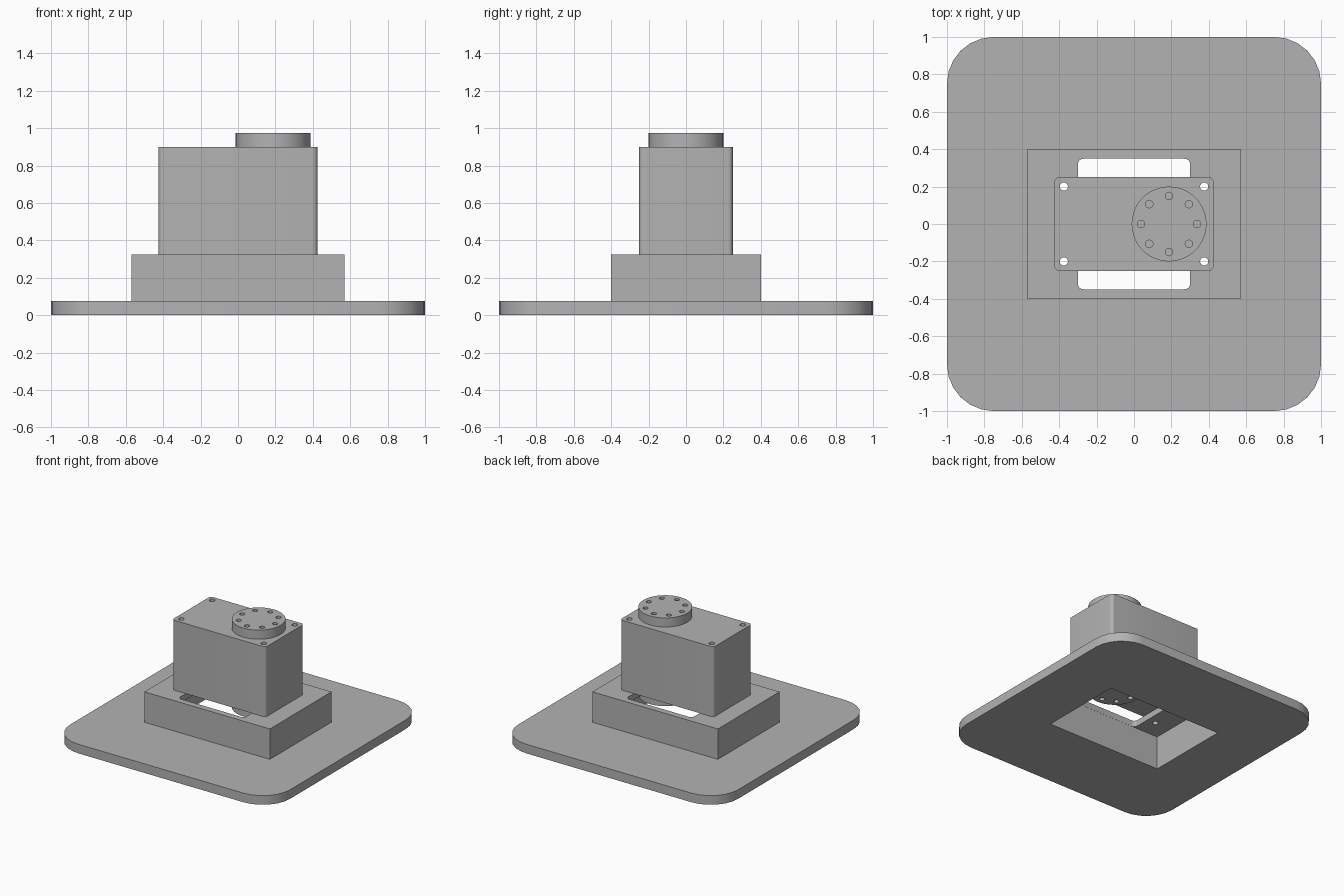
import bpy, math

cube = bpy.data.objects.get("Cube")
if cube:
    bpy.data.objects.remove(cube, do_unlink=True)

grey = bpy.data.materials.new("plain_grey")
grey.use_nodes = True
grey.diffuse_color = (0.45, 0.45, 0.45, 1)
grey.node_tree.nodes["Principled BSDF"].inputs["Base Color"].default_value = grey.diffuse_color


def outline(hx, hy, radius=0, steps=6):
    """Rectangle outline, with rounded corners when a radius is given."""
    if not radius:
        return [(hx, hy), (-hx, hy), (-hx, -hy), (hx, -hy)]
    points = []
    for quarter, (sx, sy) in enumerate([(1, 1), (-1, 1), (-1, -1), (1, -1)]):
        for i in range(steps + 1):
            a = (quarter + i / steps) * math.pi / 2
            points.append((sx * (hx - radius) + radius * math.cos(a),
                           sy * (hy - radius) + radius * math.sin(a)))
    return points


def circle(x, y, radius, sides):
    turn = 2 * math.pi / sides
    return [(x + radius * math.cos(i * turn), y + radius * math.sin(i * turn))
            for i in range(sides)]


def prism(name, points, low, high):
    """Extrude an outline between two heights."""
    n = len(points)
    verts = [(x, y, z) for z in (low, high) for x, y in points]
    faces = [tuple(reversed(range(n))), tuple(range(n, 2 * n))]
    faces += [(i, (i + 1) % n, n + (i + 1) % n, n + i) for i in range(n)]
    mesh = bpy.data.meshes.new(name)
    mesh.from_pydata(verts, [], faces)
    mesh.materials.append(grey)
    obj = bpy.data.objects.new(name, mesh)
    bpy.context.collection.objects.link(obj)
    return obj


def activate(obj):
    bpy.ops.object.select_all(action='DESELECT')
    obj.select_set(True)
    bpy.context.view_layer.objects.active = obj


def cut(obj, points, low, high):
    """Remove a prism from a part."""
    cutter = prism("cutter", points, low, high)
    cutter.hide_render = True
    mod = obj.modifiers.new("cut", 'BOOLEAN')
    mod.object = cutter
    mod.operation = 'DIFFERENCE'
    mod.solver = 'EXACT'
    activate(obj)
    bpy.ops.object.modifier_apply(modifier=mod.name)
    bpy.data.objects.remove(cutter, do_unlink=True)


BASE_TOP, LEDGE, DECK, BODY_TOP, HORN = 0.075, 0.275, 0.325, 0.9, 0.075
HORN_X = 0.1875
HOLE = 0.022
screws = [(sx * 0.375, sy * 0.2) for sx in (-1, 1) for sy in (-1, 1)]
pocket = outline(0.52, 0.35)

# Base plate with the pocket opening
base = prism("base_plate", outline(1, 1, 0.25), 0, BASE_TOP)
cut(base, pocket, -0.1, 0.2)

# Hollow mounting box with a slotted deck
box = prism("mounting_box", outline(0.57, 0.4), BASE_TOP, DECK)
cut(box, pocket, 0, LEDGE)
cut(box, outline(0.3, 0.349, 0.03), LEDGE - 0.03, DECK + 0.1)

# Motor body
body = prism("motor_body", outline(0.425, 0.25, 0.025), DECK, BODY_TOP)

# Screw holes through body and deck
for x, y in screws:
    cut(box, circle(x, y, HOLE, 16), LEDGE - 0.03, DECK + 0.1)
    cut(body, circle(x, y, HOLE, 16), DECK - 0.1, BODY_TOP + 0.1)

# Output disc on top and idler disc below, each with a ring of holes
parts = [base, box, body]
for name, low in (("output_disc", BODY_TOP), ("idler_disc", DECK - HORN)):
    disc = prism(name, circle(HORN_X, 0, 0.2, 48), low, low + HORN)
    for x, y in circle(HORN_X, 0, 0.15, 8):
        cut(disc, circle(x, y, 0.02, 16), low - 0.1, low + HORN + 0.1)
    parts.append(disc)

for part in parts:
    activate(part)
    bpy.ops.object.shade_smooth_by_angle(angle=math.radians(30))
